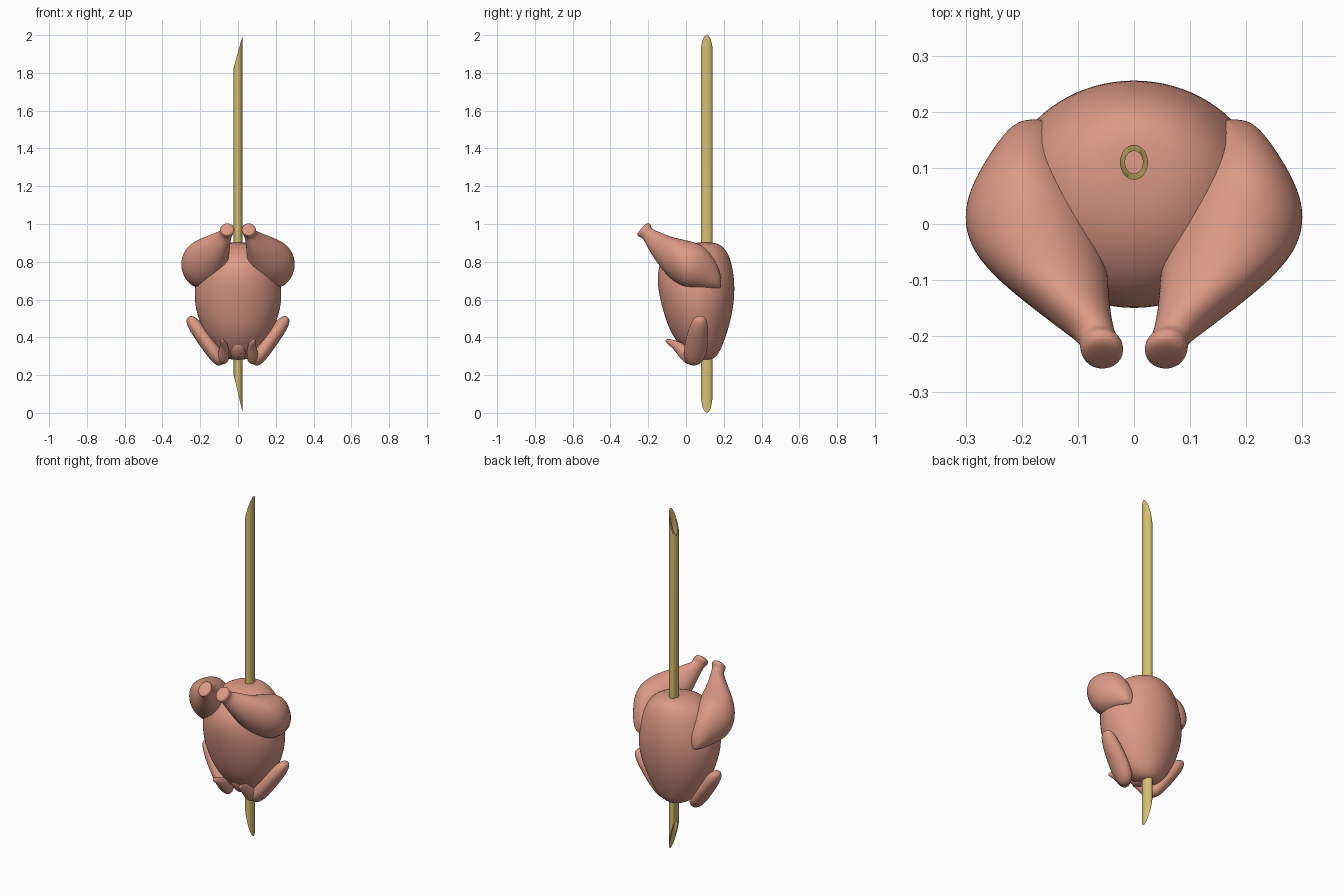
import bpy, bmesh, math
from mathutils import Vector

if "Cube" in bpy.data.objects:
    bpy.data.objects.remove(bpy.data.objects["Cube"])


def material(name, rgb):
    m = bpy.data.materials.new(name)
    m.diffuse_color = (*rgb, 1)
    m.use_nodes = True
    m.node_tree.nodes["Principled BSDF"].inputs["Base Color"].default_value = m.diffuse_color
    return m


SKIN = material("raw pink skin", (0.72, 0.32, 0.235))
CANE = material("bamboo tan", (0.68, 0.52, 0.17))


def finish(name, bm, mat, mirror=False, subdiv=0):
    bmesh.ops.recalc_face_normals(bm, faces=bm.faces)
    me = bpy.data.meshes.new(name)
    bm.to_mesh(me)
    bm.free()
    me.materials.append(mat)
    ob = bpy.data.objects.new(name, me)
    bpy.context.collection.objects.link(ob)
    if subdiv:
        ob.modifiers.new("smooth", 'SUBSURF').levels = subdiv
        ob.modifiers["smooth"].render_levels = subdiv
    if mirror:
        mod = ob.modifiers.new("mirror", 'MIRROR')
        mod.use_mirror_merge = False
    bpy.context.view_layer.objects.active = ob
    ob.select_set(True)
    bpy.ops.object.shade_smooth_by_angle(angle=math.radians(50))
    ob.select_set(False)
    return ob


def loft(name, rings, n=16, **kw):
    """Skin elliptical rings given as (centre, half axis u, half axis v)."""
    bm = bmesh.new()
    loops = []
    for c, u, v in rings:
        c, u, v = Vector(c), Vector(u), Vector(v)
        loops.append([bm.verts.new(c + u * math.cos(a) + v * math.sin(a))
                      for a in (2 * math.pi * i / n for i in range(n))])
    for a, b in zip(loops, loops[1:]):
        for i in range(n):
            j = (i + 1) % n
            bm.faces.new((a[i], a[j], b[j], b[i]))
    bm.faces.new(loops[0])
    bm.faces.new(loops[-1])
    return finish(name, bm, SKIN, subdiv=2, **kw)


# Body: egg shape, rows of z, half width, front y, back y
body = [(.280, .035, .07, .13), (.298, .085, .02, .165), (.35, .135, -.03, .192),
        (.42, .178, -.08, .218), (.50, .214, -.112, .242), (.60, .237, -.14, .259),
        (.70, .228, -.157, .260), (.78, .207, -.148, .247), (.84, .175, -.105, .228),
        (.885, .12, -.035, .195), (.903, .055, .045, .155)]
loft("body", [((0, (f + b) / 2, z), (hx, 0, 0), (0, (b - f) / 2, 0))
              for z, hx, f, b in body], n=20)

# Neck stub at the bottom front
loft("neck_stub", [((0, .035 - .02 * s, .355 + .075 * s),
                    (.058 * r, 0, 0), (0, .075 * r, 0))
                   for s, r in ((-1, .35), (-.8, .68), (-.3, .98), (.3, .95), (.75, .62), (1, .3))], n=12)

# Drumsticks: rows of y, x range, z range, tilt of the slice
leg = [(.187, .155, .195, .665, .715, 0), (.175, .148, .22, .658, .765, 0),
       (.145, .140, .245, .657, .825, 0), (.10, .118, .275, .656, .882, 0),
       (.05, .083, .300, .656, .905, 0), (0, .060, .306, .657, .917, 0),
       (-.05, .049, .290, .68, .928, 0), (-.10, .044, .245, .735, .938, .1),
       (-.145, .042, .185, .81, .952, .3), (-.185, .036, .125, .885, .967, .6),
       (-.205, .030, .098, .922, .975, .8), (-.215, .018, .098, .93, 1.0, .85),
       (-.232, .018, .094, .94, 1.007, .85), (-.238, .032, .082, .953, .997, .85)]
loft("drumstick", [(((x0 + x1) / 2, y, (z0 + z1) / 2), ((x1 - x0) / 2, 0, 0),
                    (0, t * (z1 - z0) / 2, (z1 - z0) / 2))
                   for y, x0, x1, z0, z1, t in leg], mirror=True)

# Upper wings: flattened capsules slanting in to the bottom
a, b = Vector((.262, .075, .508)), Vector((.08, .04, .258))
side = Vector((.81, 0, -.59))
loft("upper_wing", [(a.lerp(b, t), side * w, (0, d, 0)) for t, w, d in
                    ((0, .012, .02), (.05, .028, .036), (.2, .040, .052), (.5, .043, .064),
                     (.8, .044, .064), (.95, .034, .045), (1, .015, .02))],
     n=12, mirror=True)

# Wing tips: folded forward, ending in a point
tip = [((.075, .04, .275), .03), ((.078, .015, .295), .042), ((.075, -.02, .33), .036),
       ((.073, -.05, .357), .027), ((.078, -.08, .373), .019), ((.086, -.108, .388), .009)]
loft("wing_tip", [(c, (r * .8, 0, 0), (0, r * .6, r * .8)) for c, r in tip],
     n=10, mirror=True)

# Bamboo stake: hollow tube with both ends cut slantwise
bm = bmesh.new()
N = 32
cols = []
for i in range(N):
    ang = 2 * math.pi * i / N
    c, s = math.cos(ang), math.sin(ang)
    col = []
    for rx, ry in ((.025, .031), (.016, .020)):
        x, y = rx * c, .11 + ry * s
        k = (x + .025) / .05
        col += [bm.verts.new((x, y, .21 * (1 - k))), bm.verts.new((x, y, 1.82 + .18 * k))]
    cols.append(col)
for i in range(N):
    p, q = cols[i], cols[(i + 1) % N]
    for u, v in ((0, 1), (1, 3), (3, 2), (2, 0)):
        bm.faces.new((p[u], q[u], q[v], p[v]))
finish("bamboo_stake", bm, CANE)
